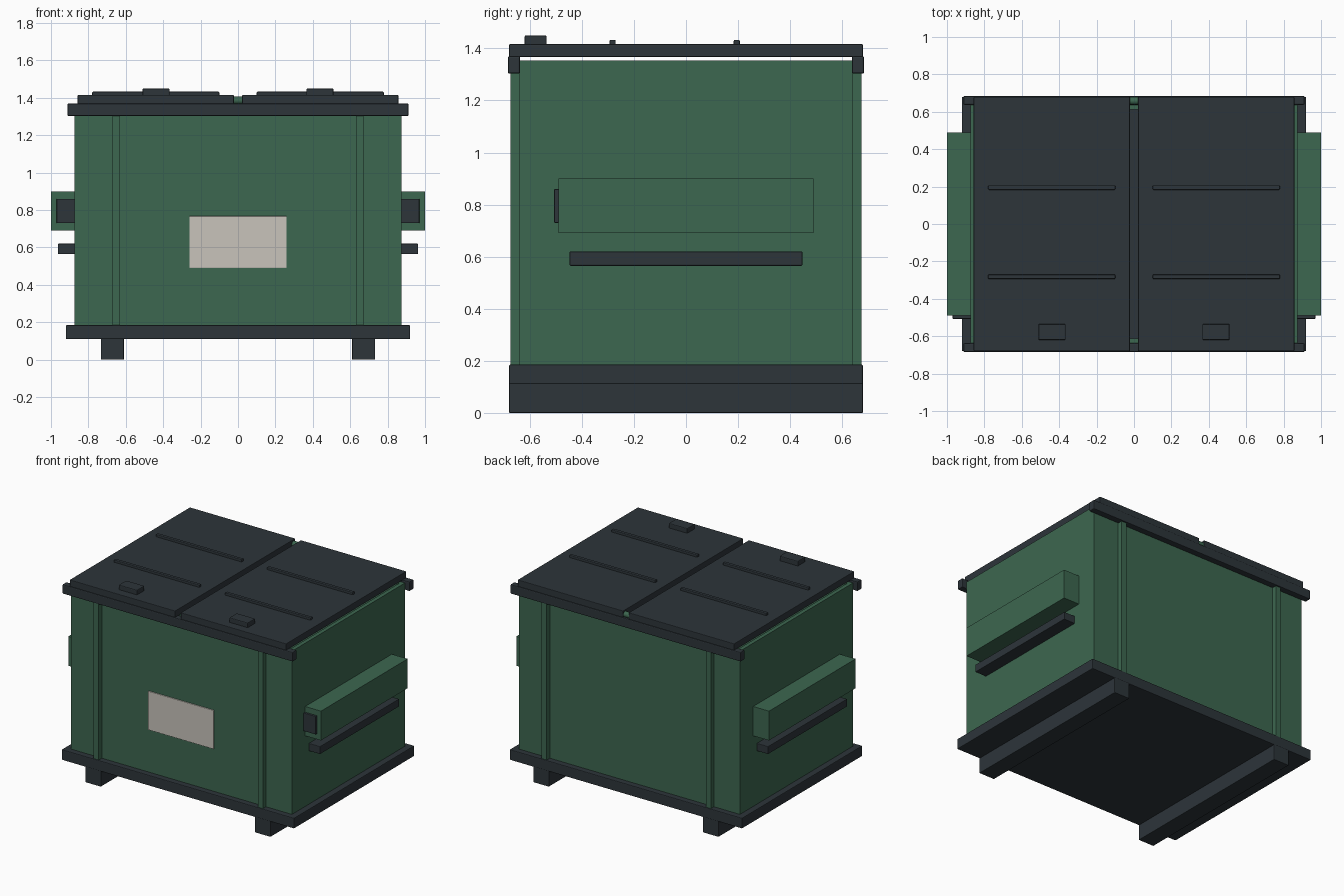
import bpy
import bmesh
from math import radians
from mathutils import Matrix, Vector

default = bpy.data.objects.get("Cube")
if default:
    bpy.data.objects.remove(default, do_unlink=True)


def make_material(name, rgb):
    mat = bpy.data.materials.new(name)
    mat.use_nodes = True
    color = (*rgb, 1)
    mat.diffuse_color = color
    mat.node_tree.nodes["Principled BSDF"].inputs["Base Color"].default_value = color
    return mat


GREEN = make_material("painted green", (0.046, 0.135, 0.08))
DARK = make_material("dark slate", (0.026, 0.035, 0.042))
LABEL = make_material("pale grey", (0.58, 0.55, 0.50))


def finish(name, bm, mat, bevel=0):
    mesh = bpy.data.meshes.new(name)
    bm.to_mesh(mesh)
    bm.free()
    mesh.materials.append(mat)
    obj = bpy.data.objects.new(name, mesh)
    bpy.context.collection.objects.link(obj)
    if bevel:
        mod = obj.modifiers.new("soft edges", "BEVEL")
        mod.width = bevel
        mod.segments = 2
    return obj


def box_mesh(x, y, z):
    """Box from (low, high) pairs on each axis."""
    bm = bmesh.new()
    size = [b - a for a, b in (x, y, z)]
    mid = Vector([(a + b) / 2 for a, b in (x, y, z)])
    bmesh.ops.create_cube(bm, size=1, matrix=Matrix.Translation(mid) @ Matrix.Diagonal((*size, 1)))
    return bm


def box(name, x, y, z, mat, bevel=0):
    return finish(name, box_mesh(x, y, z), mat, bevel)


# Hollow bin body, open at the top
bm = box_mesh((-0.875, 0.875), (-0.64, 0.64), (0.18, 1.353))
top = max(bm.faces, key=lambda f: f.calc_center_median().z)
bmesh.ops.inset_region(bm, faces=[top], thickness=0.04)
inner = bmesh.ops.extrude_face_region(bm, geom=[top])
bmesh.ops.translate(bm, verts=[g for g in inner["geom"] if isinstance(g, bmesh.types.BMVert)],
                    vec=(0, 0, -1.16))
floor_face = [g for g in inner["geom"] if isinstance(g, bmesh.types.BMFace)][0]
if top.is_valid:
    bmesh.ops.delete(bm, geom=[top], context="FACES_ONLY")
bmesh.ops.recalc_face_normals(bm, faces=bm.faces)
floor_face.material_index = 1
body = finish("bin_body", bm, GREEN)
body.data.materials.append(DARK)

# Base plate
box("base_plate", (-0.92, 0.92), (-0.68, 0.68), (0.11, 0.185), DARK, 0.005)

# Rims and vertical ribs on front and back
for end, s in (("front", -1), ("back", 1)):
    y = sorted((s * 0.637, s * 0.684))
    box(end + "_rim", (-0.912, 0.912), y, (1.303, 1.37), DARK, 0.006)
    for side, d in (("left", 1), ("right", -1)):
        x = sorted((d * 0.63, d * 0.67))
        box(f"{end}_{side}_rib", x, sorted((s * 0.635, s * 0.675)), (0.18, 1.31), GREEN)

# Parts repeated on both sides
for side, d in (("left", 1), ("right", -1)):
    def sided(name, a, b, y, z, mat, bevel=0):
        box(f"{side}_{name}", sorted((d * a, d * b)), y, z, mat, bevel)

    sided("skid", 0.61, 0.733, (-0.68, 0.68), (0, 0.115), DARK, 0.004)
    sided("fork_pocket", 0.87, 1.0, (-0.49, 0.49), (0.69, 0.9), GREEN)
    sided("pocket_opening", 0.87, 0.97, (-0.507, -0.488), (0.73, 0.86), DARK, 0.004)
    sided("side_rail", 0.87, 0.963, (-0.447, 0.447), (0.565, 0.62), DARK, 0.004)
    sided("lid", 0.022, 0.857, (-0.68, 0.68), (1.367, 1.416), DARK, 0.004)
    sided("lid_handle", 0.365, 0.511, (-0.62, -0.535), (1.41, 1.45), DARK, 0.006)
    for place, y in (("front", -0.282), ("back", 0.195)):
        sided(place + "_lid_ridge", 0.1, 0.78, (y - 0.012, y + 0.012), (1.41, 1.433), DARK, 0.005)

# Hinge rod along the back edge
bm = bmesh.new()
bmesh.ops.create_cone(bm, cap_ends=True, segments=16, radius1=0.02, radius2=0.02, depth=1.66,
                      matrix=Matrix.Translation((0, 0.658, 1.386)) @ Matrix.Rotation(radians(90), 4, "Y"))
rod = finish("hinge_rod", bm, GREEN)
for p in rod.data.polygons:
    p.use_smooth = len(p.vertices) == 4

# Front label plate
box("front_label", (-0.26, 0.26), (-0.648, -0.639), (0.49, 0.767), LABEL, 0.002)
